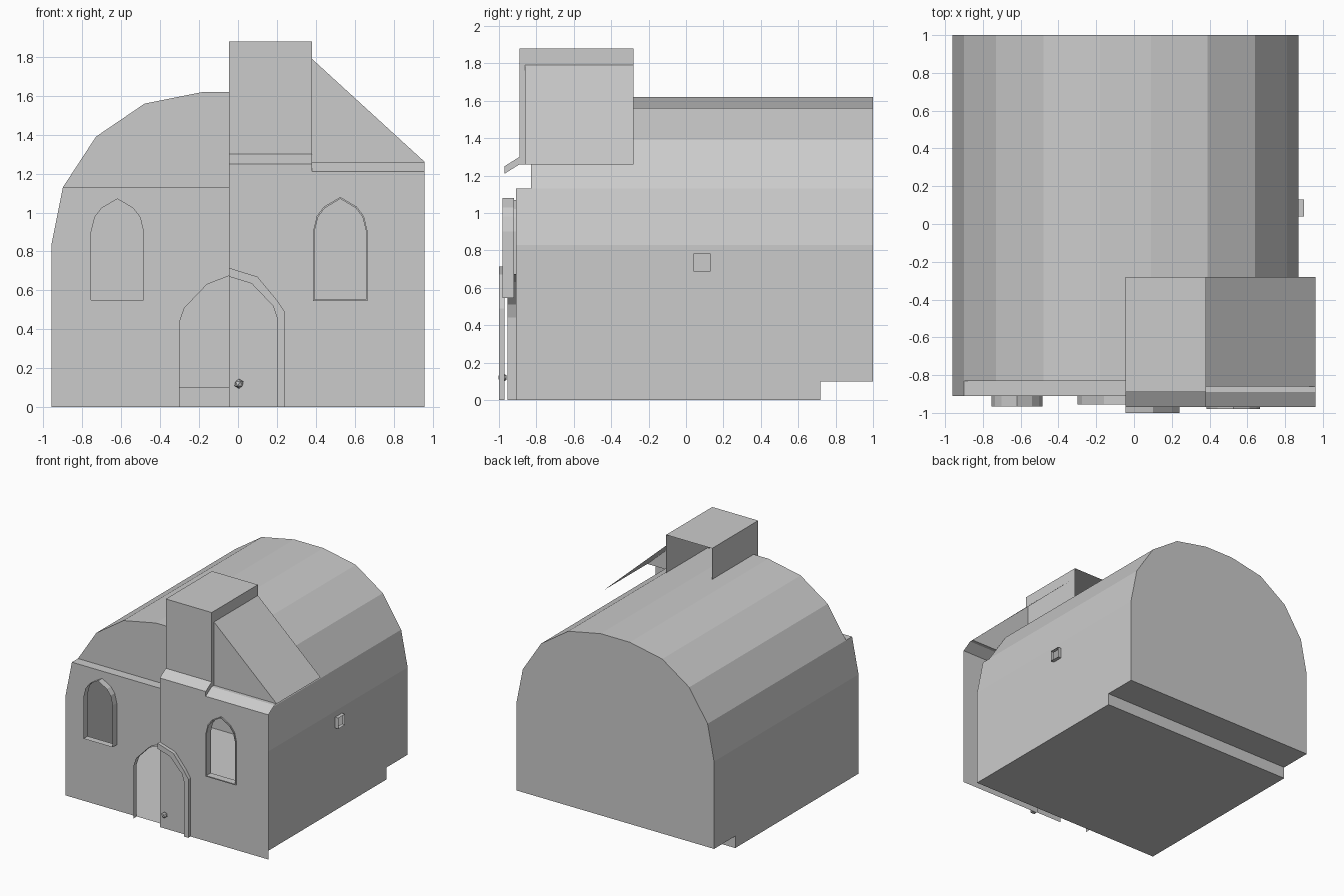
import bpy, bmesh
from mathutils import Vector

cube = bpy.data.objects.get("Cube")
if cube:
    bpy.data.objects.remove(cube)

grey = bpy.data.materials.new("plaster_grey")
grey.use_nodes = True
grey.diffuse_color = (0.6, 0.6, 0.6, 1)
grey.node_tree.nodes["Principled BSDF"].inputs["Base Color"].default_value = (0.6, 0.6, 0.6, 1)

MID = -0.045          # line where the two front halves meet
LEFT, RIGHT = -0.96, 0.87
BACK, WALL, GABLE, PORCH = 1.0, -0.91, -0.83, -0.97


def finish(name, bm, centre=None):
    """Turn a bmesh into an object, with faces pointing away from centre."""
    bm.normal_update()
    if centre:
        for f in bm.faces:
            if f.normal.dot(f.calc_center_median() - Vector(centre)) < 0:
                f.normal_flip()
    else:
        bmesh.ops.recalc_face_normals(bm, faces=bm.faces)
    mesh = bpy.data.meshes.new(name)
    bm.to_mesh(mesh)
    bm.free()
    mesh.materials.append(grey)
    obj = bpy.data.objects.new(name, mesh)
    bpy.context.collection.objects.link(obj)
    return obj


def on_y(y):
    return lambda p: Vector((p[0], y, p[1]))


def on_x(x):
    return lambda p: Vector((x, p[0], p[1]))


INSIDE = (0, 0, 0.6)


def panel(name, place, outline, holes=()):
    """Flat sheet with optional holes."""
    bm = bmesh.new()
    for loop in [outline, *holes]:
        vs = [bm.verts.new(place(p)) for p in loop]
        for a, b in zip(vs, vs[1:] + vs[:1]):
            bm.edges.new((a, b))
    bmesh.ops.triangle_fill(bm, use_beauty=True, use_dissolve=False, edges=bm.edges[:])
    return finish(name, bm, INSIDE)


def sweep(name, path, shift, closed=False, centre=INSIDE):
    """Ribbon made by moving a path along a vector."""
    bm = bmesh.new()
    a = [bm.verts.new(p) for p in path]
    b = [bm.verts.new(Vector(p) + Vector(shift)) for p in path]
    n = len(path)
    for i in range(n if closed else n - 1):
        j = (i + 1) % n
        bm.faces.new((a[i], a[j], b[j], b[i]))
    return finish(name, bm, centre)


def solid(name, outline, y0, y1):
    """Closed prism running from y0 to y1."""
    bm = bmesh.new()
    f = bm.faces.new([bm.verts.new(on_y(y0)(p)) for p in outline])
    ext = bmesh.ops.extrude_face_region(bm, geom=[f], use_keep_orig=True)
    moved = [v for v in ext["geom"] if isinstance(v, bmesh.types.BMVert)]
    bmesh.ops.translate(bm, verts=moved, vec=(0, y1 - y0, 0))
    return finish(name, bm)


def pointed_arch(cx, half, z0, spring, peak):
    """Pointed window outline."""
    side = [(half, z0), (half, spring), (half * 0.86, spring + (peak - spring) * 0.45),
            (half * 0.6, spring + (peak - spring) * 0.72)]
    return ([(cx + x, z) for x, z in side] + [(cx, peak)]
            + [(cx - x, z) for x, z in reversed(side)])


# Vaulted shell: half arch mirrored about the middle line
half_arch = [(0.915, 0.83), (0.855, 1.13), (0.685, 1.39), (0.435, 1.56), (0.135, 1.62)]
arch = [(MID - x, z) for x, z in half_arch] + [(MID + x, z) for x, z in reversed(half_arch)]
for label, part, front in (("left_haunch", arch[:2], WALL), ("vault_roof", arch[1:-1], GABLE),
                           ("right_haunch", arch[-2:], WALL)):
    sweep(label, [on_y(BACK)(p) for p in part], (0, front - BACK, 0))

# Side walls, stepped up at the back, with a small opening on the right
side = [(WALL, 0), (0.72, 0), (0.72, 0.1), (BACK, 0.1), (BACK, 0.83), (WALL, 0.83)]
vent = [(0.04, 0.69), (0.13, 0.69), (0.13, 0.78), (0.04, 0.78)]
panel("left_side_wall", on_x(LEFT), side)
panel("right_side_wall", on_x(RIGHT), side, [vent])
sweep("side_vent", [on_x(RIGHT)(p) for p in vent], (0.03, 0, 0), True, (0.88, 0.085, 0.735))

# Back wall and stepped floor
panel("back_wall", on_y(BACK), [(LEFT, 0.1)] + arch + [(RIGHT, 0.1)])
sweep("floor", [(LEFT, y, z) for y, z in ((WALL, 0), (0.72, 0), (0.72, 0.1), (BACK, 0.1))],
      (RIGHT - LEFT, 0, 0))

# Left front wall with half a doorway and a window
door_left = [(-0.3, 0), (-0.3, 0.44), (-0.275, 0.51), (-0.16, 0.63), (MID, 0.675)]
window_left = pointed_arch(-0.62, 0.135, 0.55, 0.9, 1.07)
panel("left_front_wall", on_y(WALL),
      [(LEFT, 0), (LEFT, 0.83), (-0.9, 1.13), (MID, 1.13)] + door_left[::-1], [window_left])
sweep("left_window_frame", [on_y(WALL)(p) for p in window_left], (0, -0.055, 0), True,
      (-0.62, WALL, 0.8))
sweep("left_door_frame", [on_y(WALL)(p) for p in door_left], (0, -0.045, 0), False,
      (MID, WALL, 0.3))
sweep("left_front_ledge", [(-0.9, WALL, 1.13), (MID, WALL, 1.13)], (0, GABLE - WALL, 0))
panel("front_gable", on_y(GABLE), arch[1:5] + [(MID, 1.62), (MID, 1.13)])

# Right front wall, a thin sheet standing forward of the shell
END, STEP = 0.96, 0.38
door_in = [(0.2, 0), (0.2, 0.46), (0.18, 0.52), (0.07, 0.635), (MID, 0.67)]
door_out = [(0.24, 0), (0.24, 0.49), (0.2, 0.55), (0.1, 0.67), (MID, 0.715)]
window_out = pointed_arch(0.526, 0.141, 0.545, 0.9, 1.08)
window_in = pointed_arch(0.526, 0.133, 0.553, 0.9, 1.07)
panel("right_front_wall", on_y(PORCH),
      door_in + [(MID, 1.25), (STEP, 1.25), (STEP, 1.21), (END, 1.21), (END, 0)], [window_out])
solid("right_door_frame", door_in + door_out[::-1], PORCH, -1.0)
panel("door_leaf", on_y(-0.965), [(MID, 0)] + door_in)
for label, loop in (("right_window_outer", window_out), ("right_window_inner", window_in)):
    sweep(label, [on_y(-0.98)(p) for p in loop], (0, 0.06, 0), True, (0.526, -0.95, 0.8))
panel("right_window_rim", on_y(-0.98), window_out, [window_in])

# Door knob
bm = bmesh.new()
bmesh.ops.create_icosphere(bm, subdivisions=1, radius=0.025)
bmesh.ops.translate(bm, verts=bm.verts, vec=(0.005, -0.98, 0.12))
finish("door_knob", bm)

# Chimney, open at the back where it meets the vault
TOP, C0, C1 = 1.88, -0.89, -0.28
sweep("chimney_front", [(MID, PORCH, 1.25), (MID, C0, 1.3), (MID, C0, TOP)], (STEP - MID, 0, 0))
sweep("chimney_top", [(MID, C0, TOP), (STEP, C0, TOP)], (0, C1 - C0, 0))
sweep("chimney_left_side", [(MID, C0, 1.3), (MID, C0, TOP)], (0, C1 - C0, 0))
sweep("chimney_right_side", [(STEP, C0, 1.26), (STEP, C0, TOP)], (0, C1 - C0, 0))
panel("chimney_ledge_end", on_x(STEP), [(PORCH, 1.21), (PORCH, 1.25), (C0, 1.3), (C0, 1.26)])

# Lean-to roof beside the chimney, with its ledge
EAVE = -0.86
sweep("lean_to_roof", [(STEP, EAVE, 1.79), (END, EAVE, 1.26)], (0, C1 - EAVE, 0))
panel("lean_to_front", on_y(EAVE), [(STEP, 1.26), (END, 1.26), (STEP, 1.79)])
sweep("lean_to_ledge", [(STEP, PORCH, 1.21), (STEP, C0, 1.26), (STEP, EAVE, 1.26)],
      (END - STEP, 0, 0))
